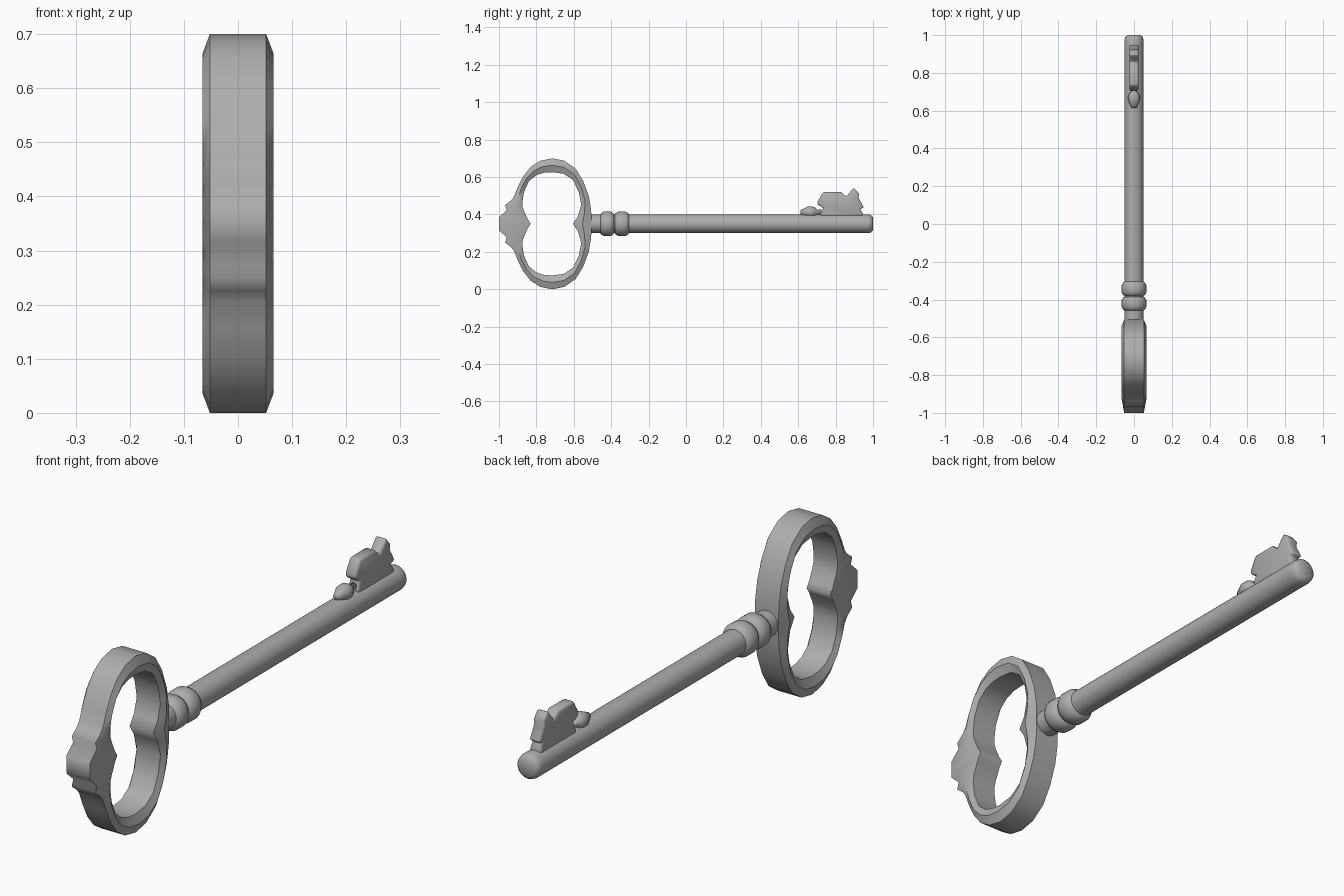
import bpy, bmesh, math

if "Cube" in bpy.data.objects:
    bpy.data.objects.remove(bpy.data.objects["Cube"])

ZC = 0.35  # height of the shaft axis

grey = bpy.data.materials.new("dark_grey")
grey.diffuse_color = (.42, .42, .42, 1)
grey.use_nodes = True
grey.node_tree.nodes["Principled BSDF"].inputs["Base Color"].default_value = grey.diffuse_color


def finish(name, bm):
    """Smooth shaded object; edges marked sharp in the bmesh stay sharp."""
    bmesh.ops.recalc_face_normals(bm, faces=bm.faces[:])
    for f in bm.faces:
        f.smooth = True
    me = bpy.data.meshes.new(name)
    bm.to_mesh(me)
    bm.free()
    me.materials.append(grey)
    ob = bpy.data.objects.new(name, me)
    bpy.context.collection.objects.link(ob)
    return ob


def bridge(bm, a, b):
    n = len(a)
    for i in range(n):
        j = (i + 1) % n
        bm.faces.new((a[i], a[j], b[j], b[i]))


def lathe(name, profile, zc=ZC, seg=24):
    """Turn (y, radius) pairs around an axis along y."""
    bm = bmesh.new()
    rings = []
    for y, r in profile:
        rings.append([bm.verts.new((r * math.cos(2 * math.pi * i / seg), y,
                                    zc + r * math.sin(2 * math.pi * i / seg)))
                      for i in range(seg)])
    for a, b in zip(rings, rings[1:]):
        bridge(bm, a, b)
    bm.faces.new(rings[0])
    bm.faces.new(rings[-1])
    return finish(name, bm)


# Bow: ridged ring, upper half outline mirrored to the lower half
outer = [(-1.0, 0), (-1.0, .035), (-.958, .073), (-.967, .10), (-.935, .125),
         (-.92, .145), (-.90, .195), (-.87, .255), (-.83, .305), (-.78, .337),
         (-.715, .35), (-.65, .337), (-.59, .295), (-.55, .23), (-.52, .15),
         (-.507, .075), (-.505, 0)]
inner = [(-.83, 0), (-.845, .022), (-.855, .045), (-.865, .065), (-.873, .09),
         (-.874, .12), (-.866, .17), (-.84, .228), (-.80, .26), (-.76, .273),
         (-.715, .276), (-.655, .268), (-.605, .235), (-.573, .17), (-.56, .10),
         (-.578, .04), (-.605, 0)]
middle = [((a + c) / 2, (b + d) / 2) for (a, b), (c, d) in zip(outer, inner)]


def closed(half):
    return half + [(y, -z) for y, z in reversed(half[1:-1])]


bm = bmesh.new()
loops = [[bm.verts.new((x, y, ZC + z)) for y, z in closed(h)]
         for h, x in ((outer, .052), (middle, .066), (inner, .052),
                      (inner, -.052), (middle, -.066), (outer, -.052))]
for k in range(6):
    bridge(bm, loops[k], loops[(k + 1) % 6])
# Creases run along the ring; the ridge fades out on the ornament
for k, loop in enumerate(loops):
    for a, b in zip(loop, loop[1:] + loop[:1]):
        ridge = k in (1, 4)
        if not (ridge and min(a.co.y, b.co.y) < -.90):
            bm.edges.get((a, b)).smooth = False
finish("bow", bm)

# Shaft with a collar at the bow and a rounded tip
lathe("shaft", [(-.53, .05), (-.5, .05), (.95, .05), (.975, .05), (.99, .046),
                (1.0, .034)])

# Two rounded collar rings
for i, (y0, y1) in enumerate(((-.46, -.383), (-.383, -.303))):
    w = y1 - y0
    lathe(f"collar_ring_{i + 1}",
          [(y0 + w * t, r) for t, r in ((0, .046), (.08, .057), (.28, .066),
                                        (.72, .066), (.92, .057), (1, .046))])

# Bit: thin notched plate with softened edges
bit_outline = [(.72, .385), (.72, .405), (.735, .436), (.705, .45), (.703, .468),
               (.733, .52), (.83, .52), (.857, .495), (.885, .53), (.898, .543),
               (.925, .51), (.922, .49), (.952, .436), (.93, .43), (.945, .405),
               (.945, .385)]
bm = bmesh.new()
sides = [[bm.verts.new((x, y, z)) for y, z in bit_outline] for x in (-.024, .024)]
bridge(bm, *sides)
for s in sides:
    bm.faces.new(s)
bit = finish("bit", bm)
bev = bit.modifiers.new("soft_edges", 'BEVEL')
bev.width = .01
bev.segments = 2
bev.limit_method = 'ANGLE'
bev.angle_limit = math.radians(50)

# Small bead in front of the bit
lathe("bit_bead", [(.613, .012), (.63, .02), (.653, .031), (.675, .031),
                   (.693, .024), (.70, .013), (.725, .014)], zc=.412, seg=12)
